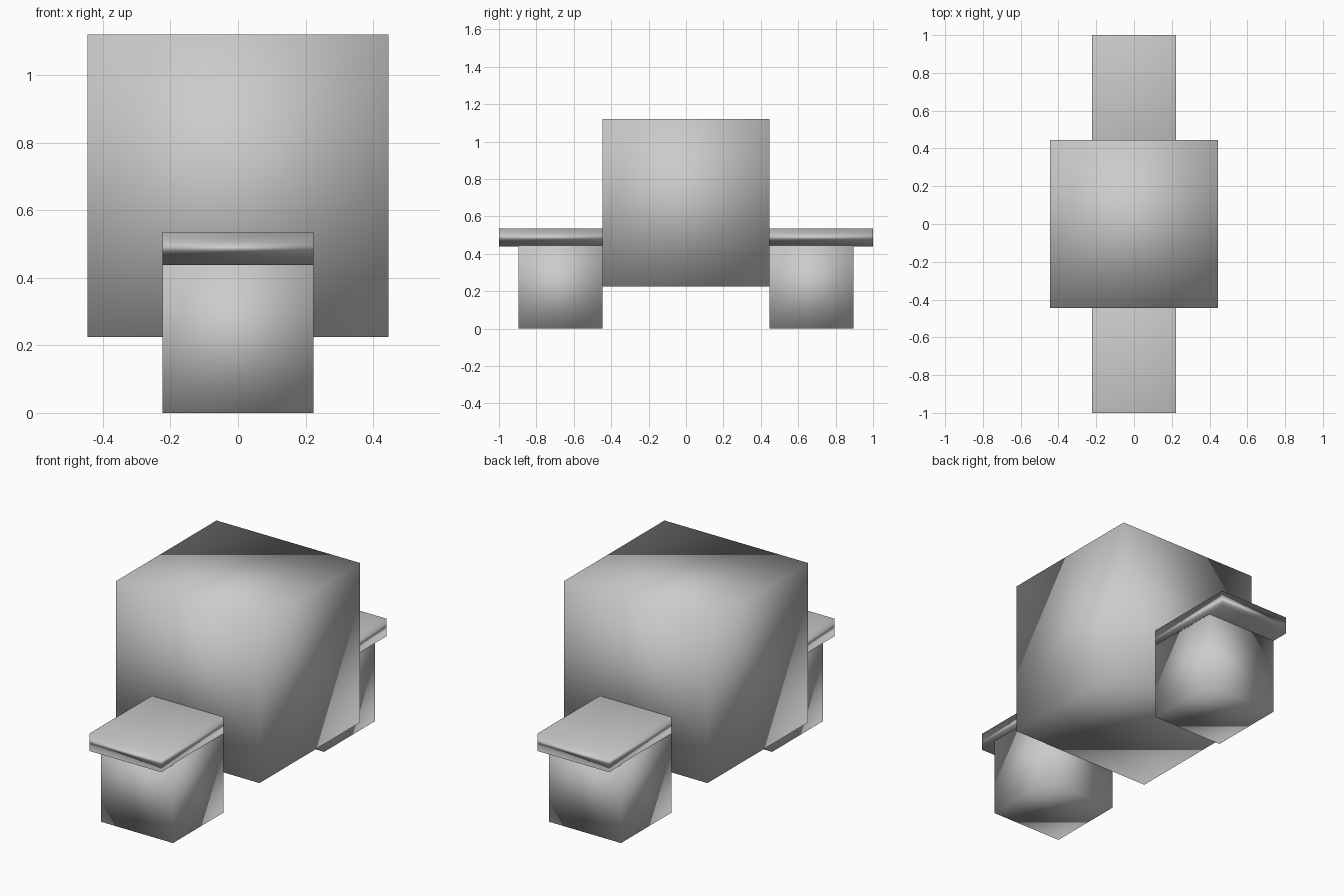
import bpy

if "Cube" in bpy.data.objects:
    bpy.data.objects.remove(bpy.data.objects["Cube"])

# Single flat grey
grey = bpy.data.materials.new("grey")
grey.diffuse_color = (0.6, 0.6, 0.6, 1.0)
grey.use_nodes = True
grey.node_tree.nodes["Principled BSDF"].inputs["Base Color"].default_value = grey.diffuse_color


def block(name, x, y, z):
    """Smooth-shaded box spanning the (min, max) pairs; scale stays on the object."""
    spans = (x, y, z)
    bpy.ops.mesh.primitive_cube_add(size=1, location=[(a + b) / 2 for a, b in spans])
    obj = bpy.context.object
    obj.name = name
    obj.scale = [b - a for a, b in spans]
    obj.data.materials.append(grey)
    bpy.ops.object.shade_smooth()
    return obj


# Large central body
block("body", (-0.446, 0.446), (-0.446, 0.446), (0.225, 1.12))

# Front and back feet, each with an overhanging slab on top
for side, sign in (("front", -1), ("back", 1)):
    foot_y = sorted((sign * 0.446, sign * 0.895))
    slab_y = sorted((sign * 0.44, sign * 1.0))
    block(side + "_foot", (-0.223, 0.223), foot_y, (0.0, 0.445))
    block(side + "_slab", (-0.223, 0.223), slab_y, (0.438, 0.536))
